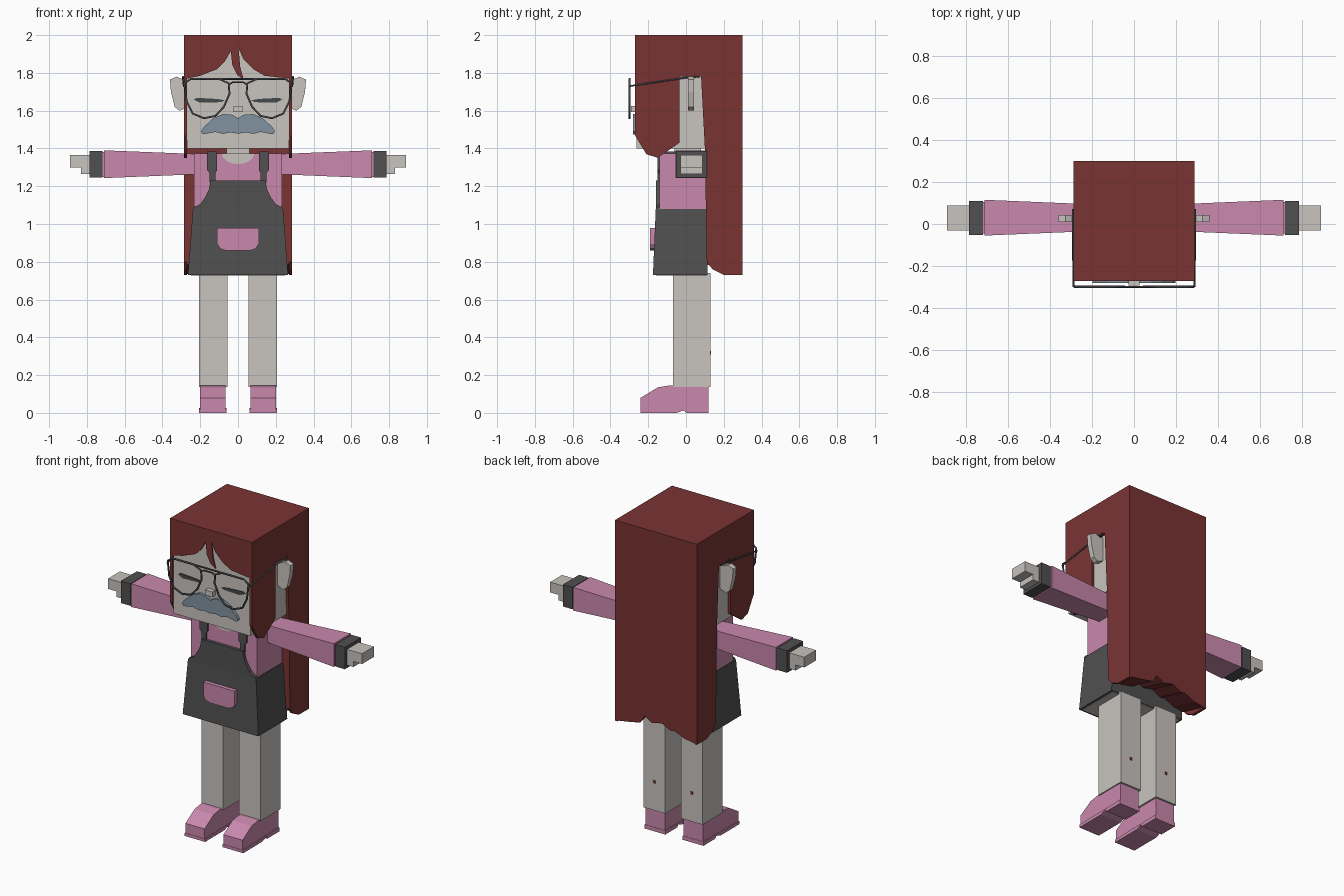
import bpy, bmesh, math

cube = bpy.data.objects.get("Cube")
if cube:
    bpy.data.objects.remove(cube, do_unlink=True)


def material(name, r, g, b):
    m = bpy.data.materials.new(name)
    m.use_nodes = True
    m.diffuse_color = (r, g, b, 1)
    bsdf = next(n for n in m.node_tree.nodes if n.type == 'BSDF_PRINCIPLED')
    bsdf.inputs["Base Color"].default_value = (r, g, b, 1)
    return m


HAIR = material("dark red", .195, .034, .034)
SKIN = material("pale skin", .58, .55, .52)
PINK = material("pink cloth", .59, .25, .42)
DARK = material("charcoal cloth", .08, .08, .08)
BLACK = material("dark frame", .06, .065, .07)
BLUE = material("blue grey", .22, .29, .35)


def finish(name, bm, mat, mirror=False):
    bmesh.ops.recalc_face_normals(bm, faces=bm.faces)
    me = bpy.data.meshes.new(name)
    bm.to_mesh(me)
    bm.free()
    me.materials.append(mat)
    ob = bpy.data.objects.new(name, me)
    bpy.context.collection.objects.link(ob)
    if mirror:
        mod = ob.modifiers.new("Mirror", 'MIRROR')
        mod.use_mirror_merge = False
    return ob


def prism(name, pts, axis, a, b, mat, mirror=False):
    """Extrude an outline: (x, z) along y, or (y, z) along x."""
    def place(p, d):
        return (p[0], d, p[1]) if axis == 'y' else (d, p[0], p[1])
    bm = bmesh.new()
    lo = [bm.verts.new(place(p, a)) for p in pts]
    hi = [bm.verts.new(place(p, b)) for p in pts]
    bm.faces.new(lo)
    bm.faces.new(hi[::-1])
    for i in range(len(pts)):
        j = (i + 1) % len(pts)
        bm.faces.new((lo[i], lo[j], hi[j], hi[i]))
    return finish(name, bm, mat, mirror)


def box(name, x, y, z, mat, mirror=False):
    pts = [(x[0], z[0]), (x[1], z[0]), (x[1], z[1]), (x[0], z[1])]
    return prism(name, pts, 'y', y[0], y[1], mat, mirror)


def sym(half):
    """Complete a right-hand outline by reflecting it across x = 0."""
    return half + [(-x, z) for x, z in reversed(half) if x > 0]


def wire(name, pts, closed, radius, mat, mirror=False):
    cu = bpy.data.curves.new(name, 'CURVE')
    cu.dimensions = '3D'
    cu.bevel_depth = radius
    cu.bevel_resolution = 1
    cu.use_fill_caps = True
    sp = cu.splines.new('POLY')
    sp.points.add(len(pts) - 1)
    for p, co in zip(sp.points, pts):
        p.co = (*co, 1)
    sp.use_cyclic_u = closed
    tmp = bpy.data.objects.new(name, cu)
    bpy.context.collection.objects.link(tmp)
    bpy.context.view_layer.update()
    me = bpy.data.meshes.new_from_object(tmp)
    bm = bmesh.new()
    bm.from_mesh(me)
    bpy.data.objects.remove(tmp, do_unlink=True)
    bpy.data.meshes.remove(me)
    return finish(name, bm, mat, mirror)


# Head, neck and ears
box("head", (-.27, .27), (-.262, .11), (1.4, 1.95), SKIN)
box("neck", (-.06, .06), (-.06, .08), (1.34, 1.41), SKIN)
prism("ears", [(.27, 1.77), (.29, 1.765), (.325, 1.78), (.36, 1.765), (.355, 1.7),
               (.335, 1.62), (.31, 1.6), (.27, 1.615)], 'y', .01, .043, SKIN, True)

# Hair: side panels with ear opening, back slab with ragged hem, cap and fringe
prism("side_hair", [(-.27, 2), (.3, 2), (.3, .73), (.2, .73), (.14, .76), (.11, .8),
                    (.1, 1.4), (.08, 1.78), (-.035, 1.78), (-.035, 1.43), (-.15, 1.35),
                    (-.21, 1.37), (-.27, 1.47)], 'x', .27, .287, HAIR, True)
back = prism("back_hair", [(-.27, 2), (-.27, .735), (-.2, .745), (-.13, .775), (-.1, .77),
                           (-.04, .80), (.03, .785), (.08, .815), (.11, .765), (.18, .75),
                           (.27, .735), (.27, 2)], 'y', .11, .3, HAIR)
for v in back.data.vertices:
    if v.co.y < .2 and v.co.z < 1:
        v.co.z += .05
box("hair_cap", (-.27, .27), (-.27, .11), (1.95, 2), HAIR)
prism("fringe", [(-.27, 1.95), (-.27, 1.77), (-.2, 1.785), (-.11, 1.82), (-.07, 1.86),
                 (-.038, 1.915), (-.03, 1.84), (-.005, 1.79), (.03, 1.765), (.012, 1.83),
                 (.003, 1.93), (.03, 1.87), (.08, 1.82), (.14, 1.785), (.27, 1.77),
                 (.27, 1.95)], 'y', -.27, -.256, HAIR)

# Face
prism("eyes", [(.07, 1.655), (.11, 1.662), (.22, 1.668), (.235, 1.658), (.2, 1.642),
               (.09, 1.645)], 'y', -.267, -.26, BLACK, True)
box("nose", (-.025, .025), (-.292, -.26), (1.592, 1.625), SKIN)
prism("moustache", sym([(0, 1.56), (.03, 1.578), (.08, 1.582), (.13, 1.56), (.18, 1.515),
                        (.197, 1.49), (.185, 1.475), (.12, 1.487), (.08, 1.477),
                        (.04, 1.485), (0, 1.478)]), 'y', -.28, -.26, BLUE)

# Glasses
lens = [(.05, 1.745), (.1, 1.768), (.25, 1.768), (.283, 1.745), (.272, 1.65), (.24, 1.585),
        (.18, 1.56), (.12, 1.572), (.075, 1.62), (.045, 1.69)]
wire("lens_frames", [(x, -.299, z) for x, z in lens], True, .006, BLACK, True)
wire("brow_bar", [(-.11, -.299, 1.768), (.11, -.299, 1.768)], False, .005, BLACK)
wire("bridge", [(-.05, -.299, 1.735), (-.03, -.299, 1.75), (.03, -.299, 1.75),
                (.05, -.299, 1.735)], False, .005, BLACK)
wire("temples", [(.287, -.299, 1.73), (.291, 0, 1.775), (.291, .07, 1.78)], False, .005,
     BLACK, True)

# Torso and overalls
box("shirt", (-.232, .232), (-.14, .11), (1.0, 1.372), PINK)
arc = [(.085 * math.cos(t * math.pi / 8), 1.372 - .055 * math.sin(t * math.pi / 8))
       for t in range(9)]
prism("neckline", arc, 'y', -.143, -.138, SKIN)
skirt = box("overall_skirt", (-.265, .265), (-.175, .115), (.73, 1.08), DARK)
for v in skirt.data.vertices:
    if v.co.z > 1:
        v.co.x *= .9
        v.co.y = max(v.co.y, -.16)
prism("bib", sym([(.24, 1.075), (.232, 1.09), (.2, 1.105), (.175, 1.14), (.155, 1.18),
                  (.145, 1.23)]), 'y', -.16, -.138, DARK)
prism("strap_fronts", [(.12, 1.22), (.15, 1.22), (.15, 1.27), (.163, 1.285), (.163, 1.384),
                       (.11, 1.384), (.11, 1.285), (.12, 1.27)], 'y', -.15, -.138, DARK, True)
box("strap_tops", (.11, .163), (-.14, .11), (1.37, 1.384), DARK, True)
box("skirt_underside", (-.25, .25), (-.16, .11), (.727, .735), SKIN)
prism("pocket", sym([(.11, .98), (.11, .895), (.095, .87), (.065, .86)]),
      'y', -.19, -.165, PINK)

# Arms
sleeve = box("sleeves", (.2, .71), (-.055, .115), (1.243, 1.39), PINK, True)
for v in sleeve.data.vertices:
    if v.co.x < .3:
        v.co.y = .03 + (v.co.y - .03) * .75
        v.co.z = 1.318 + (v.co.z - 1.318) * .72
box("sleeve_ends", (.7, .722), (-.045, .105), (1.25, 1.382), PINK, True)
box("cuffs", (.718, .785), (-.052, .11), (1.247, 1.386), DARK, True)
prism("hands", [(.77, 1.265), (.83, 1.265), (.83, 1.3), (.89, 1.3), (.89, 1.365),
                (.77, 1.365)], 'y', -.03, .088, SKIN, True)

# Legs and shoes
box("legs", (.055, .207), (-.07, .13), (.138, .74), SKIN, True)
box("calf_marks", (.123, .139), (.128, .133), (.31, .328), HAIR, True)
prism("shoes", [(-.24, .015), (-.24, .08), (-.15, .135), (-.09, .145), (.118, .143),
                (.118, .015)], 'x', .066, .2, PINK, True)
prism("soles", [(-.242, 0), (-.242, .018), (.12, .025), (.12, 0), (0, 0), (-.01, .014),
                (-.05, 0)], 'x', .061, .206, PINK, True)
